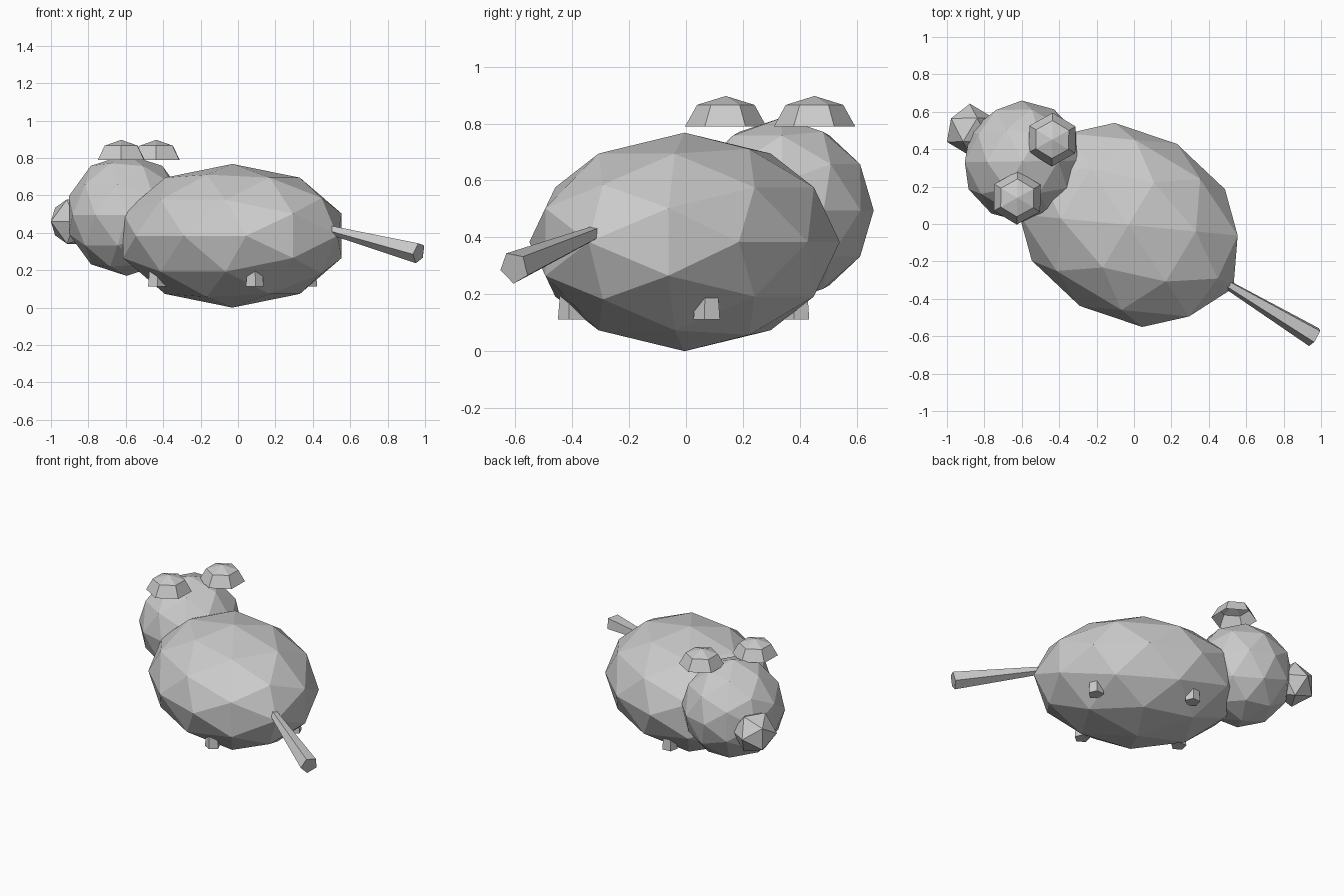
import bpy, bmesh
from math import sin, cos, pi, radians
from mathutils import Vector, Matrix

if "Cube" in bpy.data.objects:
    bpy.data.objects.remove(bpy.data.objects["Cube"])

# Body frame: local +x points to the tail, turned about z
FRAME = Matrix.Translation((-0.03, -0.005, 0)) @ Matrix.Rotation(radians(-31), 4, 'Z')


def finish(name, bm):
    bm.transform(FRAME)
    bmesh.ops.recalc_face_normals(bm, faces=bm.faces)
    mesh = bpy.data.meshes.new(name)
    bm.to_mesh(mesh)
    bm.free()
    bpy.context.collection.objects.link(bpy.data.objects.new(name, mesh))


def hull(points):
    bm = bmesh.new()
    for p in points:
        bm.verts.new(p)
    bmesh.ops.convex_hull(bm, input=bm.verts[:])
    return bm


def ico(name, center, size, detail):
    """Edge-up icosahedron, optionally split once onto the sphere."""
    t = (1 + 5 ** 0.5) / 2
    pts = []
    for a in (-1, 1):
        for b in (-t, t):
            pts += [(a, b, 0), (0, a, b), (b, 0, a)]
    pts = [Vector(p).normalized() for p in pts]
    bm = hull(pts)
    if detail:
        pts += [(e.verts[0].co + e.verts[1].co).normalized() for e in bm.edges]
        bm.free()
        bm = hull(pts)
    bm.transform(Matrix.Translation(center) @ Matrix.Diagonal((*size, 1)))
    finish(name, bm)


def tube(name, a, b, ra, rb, sides, start):
    """Tapered low-poly rod from a to b."""
    a, b = Vector(a), Vector(b)
    d = (b - a).normalized()
    side = Vector((0, 1, 0))
    up = d.cross(side)
    if up.z < 0:
        up = -up
    bm = bmesh.new()
    rings = []
    for c, r in ((a, ra), (b, rb)):
        angs = [start + 2 * pi * i / sides for i in range(sides)]
        rings.append([bm.verts.new(c + r * (side * cos(t) + up * sin(t))) for t in angs])
    for i in range(sides):
        j = (i + 1) % sides
        bm.faces.new((rings[0][i], rings[0][j], rings[1][j], rings[1][i]))
    bm.faces.new(rings[0])
    bm.faces.new(rings[1])
    finish(name, bm)


def ear(name, center, r, h):
    """Open six-sided dome."""
    bm = bmesh.new()
    c = Vector(center)
    rings = []
    for ang in (0, pi / 4):
        rings.append([bm.verts.new(c + Vector((r * cos(ang) * cos(i * pi / 3),
                                               r * cos(ang) * sin(i * pi / 3),
                                               h * sin(ang)))) for i in range(6)])
    top = bm.verts.new(c + Vector((0, 0, h)))
    for i in range(6):
        j = (i + 1) % 6
        bm.faces.new((rings[0][i], rings[0][j], rings[1][j], rings[1][i]))
        bm.faces.new((rings[1][i], rings[1][j], top))
    finish(name, bm)


# Main masses
ico("body", (0, 0, 0.384), (0.655, 0.505, 0.384), 1)
ico("head", (-0.66, 0, 0.495), (0.325, 0.325, 0.325), 1)
ico("snout", (-0.987, 0, 0.46), (0.14, 0.14, 0.14), 0)

# Tail, wider at the tip
tube("tail", (0.45, 0, 0.452), (1.163, 0, 0.293), 0.016, 0.058, 5, radians(44))

# Ears and feet on both sides
for s, label in ((-1, "left"), (1, "right")):
    ear("ear_" + label, (-0.584, s * 0.182, 0.79), 0.143, 0.107)
    for u, end in ((-0.305, "front"), (0.305, "back")):
        tube(f"{end}_foot_{label}", (u, s * 0.278, 0.112), (u, s * 0.278, 0.3),
             0.05, 0.035, 5, 0)
